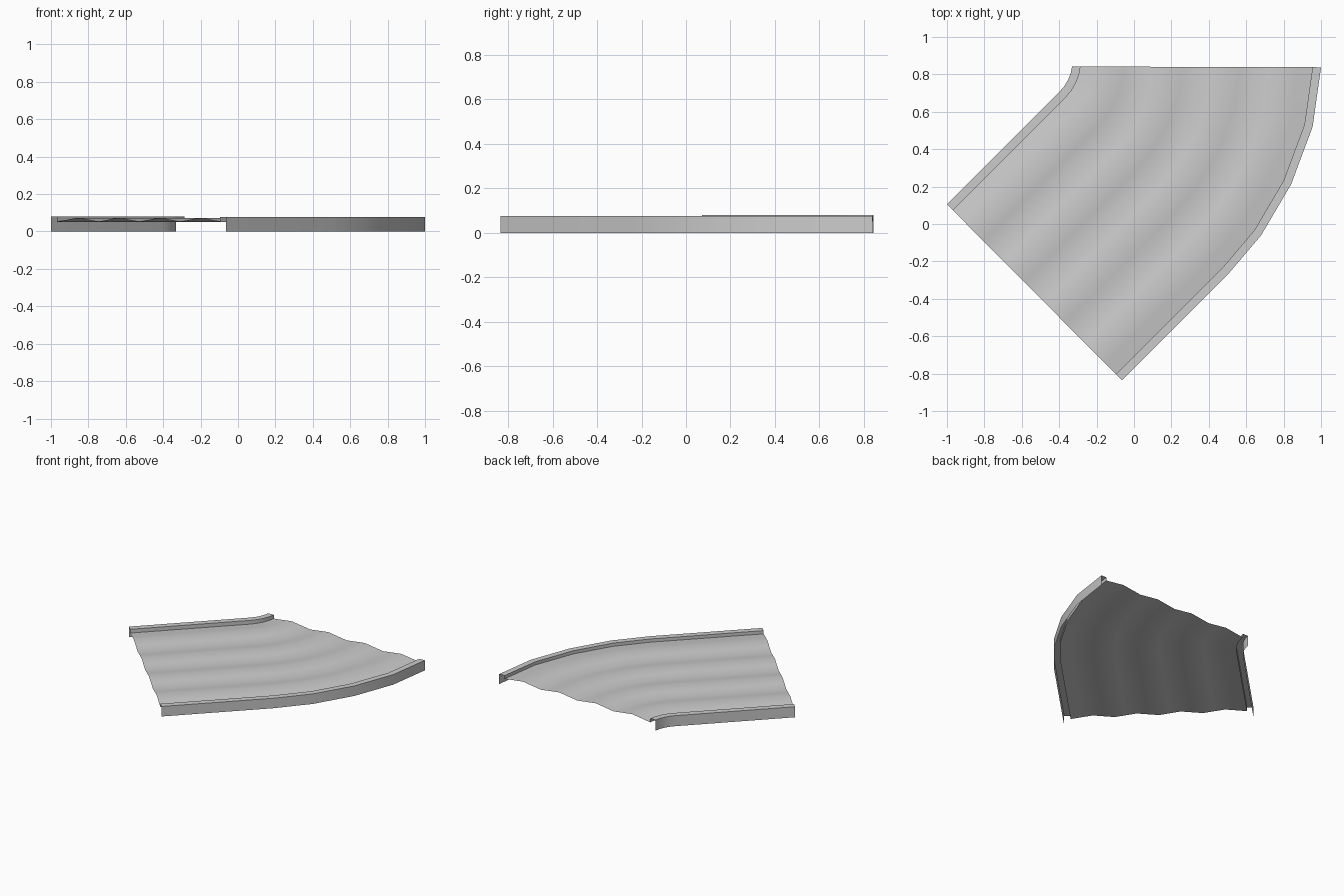
import bpy, bmesh, math
from mathutils import Vector

if "Cube" in bpy.data.objects:
    bpy.data.objects.remove(bpy.data.objects["Cube"])

# Matching stations along the inner and outer kerb lines (straight, then a bend)
INNER = [(-1.0, 0.105), (-0.40, 0.705), (-0.372, 0.738), (-0.352, 0.772), (-0.338, 0.808), (-0.331, 0.842)]
OUTER = [(-0.065, -0.835), (0.50, -0.272), (0.68, -0.06), (0.84, 0.212), (0.955, 0.52), (1.0, 0.838)]
RIM = 0.034       # kerb width as a fraction of the track width
LOW, HIGH = 0.052, 0.073


def sweep(name, profile, angle):
    """Sweep a profile of (fraction across, height) through all stations."""
    bm = bmesh.new()
    rows = []
    for a, b in zip(INNER, OUTER):
        a, b = Vector(a), Vector(b)
        rows.append([bm.verts.new((*a.lerp(b, t), z)) for t, z in profile])
    for r0, r1 in zip(rows, rows[1:]):
        for i in range(len(profile) - 1):
            bm.faces.new((r0[i], r0[i + 1], r1[i + 1], r1[i]))
    me = bpy.data.meshes.new(name)
    bm.to_mesh(me)
    bm.free()
    ob = bpy.data.objects.new(name, me)
    bpy.context.collection.objects.link(ob)
    bpy.ops.object.select_all(action='DESELECT')
    bpy.context.view_layer.objects.active = ob
    ob.select_set(True)
    bpy.ops.object.shade_smooth_by_angle(angle=math.radians(angle))
    return ob


# Rippled deck: four gentle waves across the width
N = 16
deck = []
for i in range(N + 1):
    wave = 0.5 - 0.5 * math.cos(2 * math.pi * 4 * i / N)
    deck.append((RIM + (1 - 2 * RIM) * i / N, LOW + (HIGH - LOW) * wave))
sweep("track_deck", deck, 40)

# Kerbs: outside wall, flat top and short drop to the deck
sweep("inner_kerb", [(0, 0), (0, 0.081), (RIM, 0.081), (RIM, LOW)], 30)
sweep("outer_kerb", [(1 - RIM, LOW), (1 - RIM, 0.077), (1, 0.077), (1, 0)], 30)
